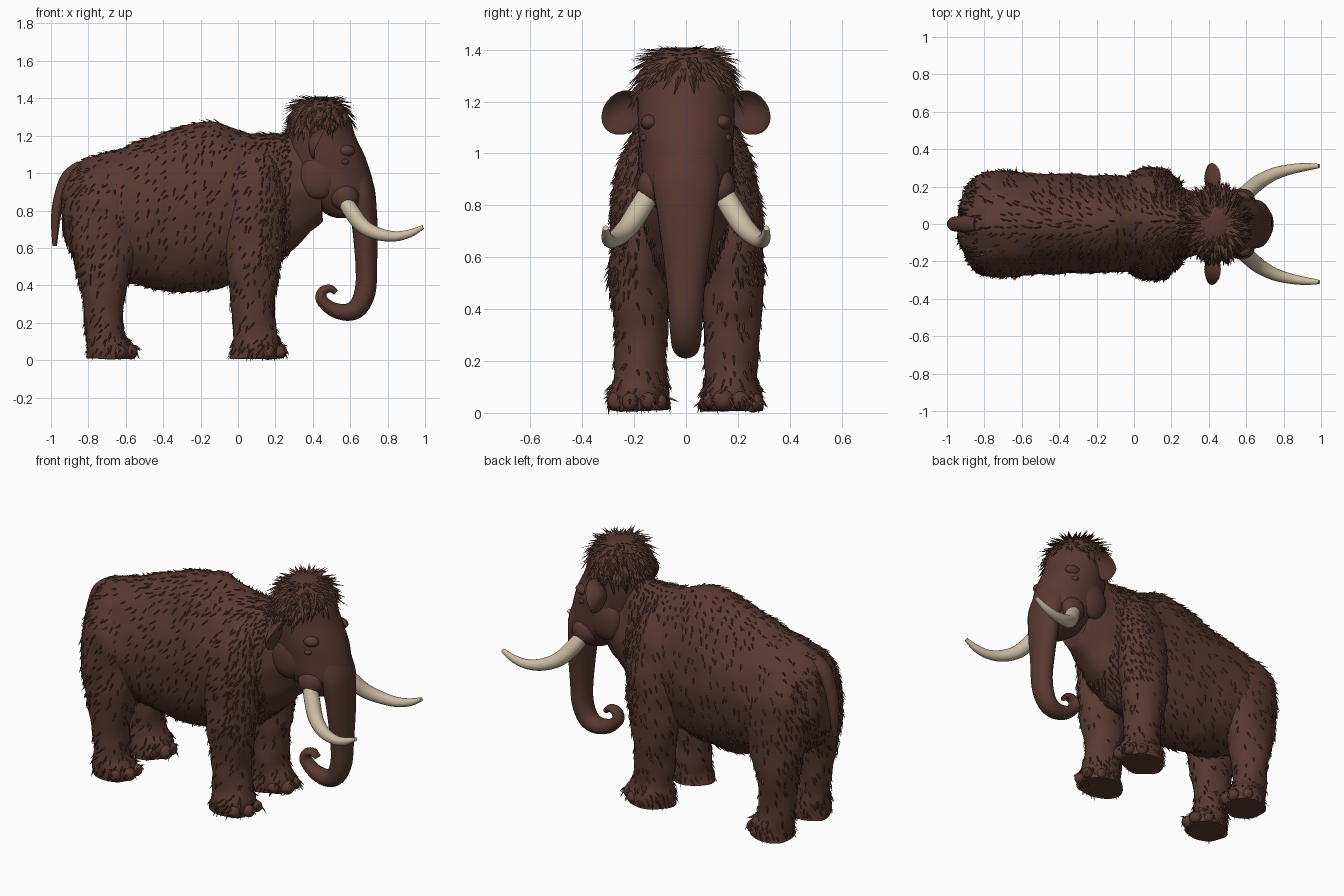
import bpy, bmesh, math, random
from mathutils import Vector, noise

random.seed(4)
if "Cube" in bpy.data.objects:
    bpy.data.objects.remove(bpy.data.objects["Cube"], do_unlink=True)
X, Y, Z = Vector((1, 0, 0)), Vector((0, 1, 0)), Vector((0, 0, 1))


def material(name, rgb):
    m = bpy.data.materials.new(name)
    m.use_nodes = True
    m.diffuse_color = (*rgb, 1)
    m.node_tree.nodes["Principled BSDF"].inputs["Base Color"].default_value = (*rgb, 1)
    return m


BROWN = material("brown fur", (0.100, 0.041, 0.030))
IVORY = material("ivory", (0.60, 0.50, 0.36))


def add_object(bm, name, mat):
    me = bpy.data.meshes.new(name)
    bm.to_mesh(me)
    bm.free()
    me.materials.append(mat)
    bpy.context.collection.objects.link(bpy.data.objects.new(name, me))
    return me


def add_smooth(bm, name, mat=BROWN, lumps=0.0):
    """Smooth part with an optional uneven skin."""
    bmesh.ops.recalc_face_normals(bm, faces=bm.faces[:])
    bm.normal_update()
    for v in bm.verts:
        v.co += v.normal * lumps * noise.noise(v.co * 9)
    me = add_object(bm, name, mat)
    for p in me.polygons:
        p.use_smooth = True
    me.set_sharp_from_angle(angle=math.radians(55))
    return me


def spline(rows, steps=4):
    """Smooth interpolation through rows of numbers."""
    out = []
    for i in range(len(rows) - 1):
        near = [rows[max(0, min(len(rows) - 1, i + k))] for k in (-1, 0, 1, 2)]
        for s in range(steps):
            t = s / steps
            out.append([q + t / 2 * (r - p + t * (2 * p - 5 * q + 4 * r - e + t * (3 * (q - r) + e - p)))
                        for p, q, r, e in zip(*near)])
    return out + [list(rows[-1])]


def tube(rows, axis=None, n=32, narrow_top=0.0, side=1):
    """Loft ellipses along rows of (x, y, z, in-plane radius, side radius)."""
    bm = bmesh.new()
    rows = spline(rows)
    pts = [Vector((r[0], r[1] * side, r[2])) for r in rows]
    rings = []
    for i, r in enumerate(rows):
        t = (pts[min(i + 1, len(pts) - 1)] - pts[max(i - 1, 0)]).normalized() if axis is None else axis
        v = (Y - t * t.dot(Y)).normalized()
        u = t.cross(v)
        ring = []
        for k in range(n):
            a = math.tau * k / n
            w = 1 - narrow_top * max(0, math.cos(a))
            ring.append(bm.verts.new(pts[i] + u * r[3] * math.cos(a) + v * r[4] * w * math.sin(a)))
        rings.append(ring)
    for a, b in zip(rings, rings[1:]):
        for k in range(n):
            bm.faces.new((a[k], a[k - 1], b[k - 1], b[k]))
    bm.faces.new(rings[0])
    bm.faces.new(rings[-1][::-1])
    return bm


def ball(bm, c, size):
    for v in bmesh.ops.create_uvsphere(bm, u_segments=16, v_segments=10, radius=1)["verts"]:
        v.co = Vector([p + a * b for p, a, b in zip(c, v.co, size)])


# Torso and neck: x, underside, back, half width
TORSO = [(-.94, .72, .90, .08), (-.90, .58, 1.0, .17), (-.82, .50, 1.07, .25), (-.7, .45, 1.11, .275),
         (-.55, .40, 1.16, .27), (-.35, .36, 1.235, .265), (-.15, .37, 1.285, .26), (0, .42, 1.23, .255),
         (.12, .46, 1.21, .25), (.22, .52, 1.21, .2), (.32, .61, 1.21, .165), (.45, .74, 1.2, .14)]
# Skull: height, back, front, half width
SKULL = [(1.41, .41, .48, .05), (1.37, .31, .56, .14), (1.28, .28, .60, .18), (1.2, .27, .625, .185),
         (1.1, .27, .675, .185), (1.0, .28, .71, .175), (.9, .33, .725, .165), (.82, .42, .70, .135),
         (.775, .48, .64, .1), (.76, .53, .60, .05)]
FRONT_LEG = [(.09, .18, .01, .13, .112), (.10, .18, .08, .13, .113), (.09, .175, .15, .115, .1),
             (.08, .175, .3, .115, .105), (.08, .18, .45, .14, .115), (.085, .18, .65, .16, .115),
             (.09, .165, .85, .165, .118), (.09, .135, 1.0, .14, .11), (.09, .1, 1.11, .09, .07),
             (.09, .07, 1.17, .03, .03)]
HIND_LEG = [(-.69, .17, .01, .12, .11), (-.69, .17, .08, .12, .11), (-.715, .17, .15, .1, .095),
            (-.72, .17, .3, .105, .1), (-.72, .17, .45, .14, .115), (-.71, .16, .65, .19, .125),
            (-.72, .15, .85, .17, .13), (-.73, .11, 1.0, .1, .09), (-.73, .08, 1.06, .03, .03)]
TRUNK = [(.60, 0, 1.02, .09, .12), (.65, 0, .9, .083, .13), (.67, 0, .8, .072, .115), (.68, 0, .65, .065, .095),
         (.685, 0, .5, .058, .075), (.68, 0, .37, .056, .065), (.645, 0, .285, .053, .058),
         (.58, 0, .255, .045, .05), (.5, 0, .275, .038, .045), (.447, 0, .325, .032, .04),
         (.455, 0, .37, .026, .035), (.495, 0, .382, .021, .03), (.525, 0, .36, .016, .024)]
TAIL = [(-.84, 0, 1.04, .03, .04), (-.91, 0, .98, .035, .045), (-.955, 0, .87, .03, .04),
        (-.975, 0, .75, .025, .033), (-.98, 0, .61, .012, .015)]
TUSK = [(.56, .13, .87, .04, .04), (.61, .175, .79, .043, .043), (.67, .225, .715, .04, .04),
        (.75, .268, .675, .034, .034), (.84, .293, .662, .027, .027), (.92, .305, .678, .021, .021),
        (.99, .31, .712, .011, .011)]

# Body, head and trunk
furry = [add_smooth(tube([(x, 0, (lo + hi) / 2, (hi - lo) / 2, w) for x, lo, hi, w in TORSO],
                         X, 48, 0.1), "torso", lumps=.014)]
bm = tube([((b + f) / 2, 0, z, (f - b) / 2, w) for z, b, f, w in SKULL], Z)
for s in (-1, 1):
    ball(bm, (.57, .135 * s, .87), (.075, .055, .07))    # tusk socket
    ball(bm, (.575, .14 * s, 1.12), (.05, .035, .03))    # brow
    ball(bm, (.57, .155 * s, 1.06), (.022, .02, .015))   # eyelid
    ball(bm, (.43, .14 * s, .98), (.1, .045, .12))       # cheek
skull = add_smooth(bm, "head", lumps=.004)
add_smooth(tube(TRUNK), "trunk", lumps=.003)
add_smooth(tube(TAIL, n=16), "tail")

# Paired parts
for s, label in ((-1, "near"), (1, "far")):
    for name, leg in (("front_leg_", FRONT_LEG), ("hind_leg_", HIND_LEG)):
        bm = tube(leg, Z, side=s)
        x, y, _, rx, ry = leg[1]
        for k in range(4):  # toes
            a = math.radians(-63 + 42 * k)
            ball(bm, (x + rx * math.cos(a), (y + ry * .8 * math.sin(a)) * s, .045), (.036, .036, .037))
        furry.append(add_smooth(bm, name + label, lumps=.014))
    add_smooth(tube(TUSK, n=16, side=s), "tusk_" + label, IVORY)

    # Ear: a disc dished forward, with its upper rim curling most
    bm = bmesh.new()
    ball(bm, (0, 0, 0), (1, 1, 1))
    for v in bm.verts:
        x, y, z = v.co
        curl = .045 * (y * y + z * z) * (.3 + max(0, z + .3))
        wide = 1 + .12 * z * (1 if y < 0 else -.6)
        v.co = (.392 + .017 * x + curl, (.243 + .083 * y * wide) * s, 1.157 + .085 * z - .012 * y)
    add_smooth(bm, "ear_" + label)


def tuft(bm, p, n, flow, length, width, lift):
    """A pointed lock of hair lying along the skin."""
    flow = flow - n * flow.dot(n)
    if flow.length < .05:
        return
    flow.normalize()
    side = n.cross(flow)
    flow = (flow + side * random.uniform(-.4, .4)).normalized()
    a, b, c, d = (bm.verts.new(q) for q in (p - side * width - n * .008, p + side * width - n * .008,
                                            p + n * width * .6 + flow * length * .3,
                                            p + flow * length + n * lift))
    for f in ((b, a, c), (b, c, d), (c, a, d), (a, b, d)):
        bm.faces.new(f)


def scatter(mesh, density):
    """Random skin points, with a number per area set by the density rule."""
    for p in mesh.polygons:
        for _ in range(int(p.area * density(p.center) + random.random())):
            weights = [random.random() for _ in p.vertices]
            point = sum((mesh.vertices[i].co * w for i, w in zip(p.vertices, weights)), Vector())
            yield point / sum(weights), p.normal.copy()


def coat_density(c):
    if c.x > .3 or c.z < .05 or c.x < -.935:
        return 0
    if c.x > .12 and c.z > .48:      # mane
        return 1300
    if c.z > 1.1 or c.x < -.78 and c.z > .4:    # back and rump
        return 550
    return 800 if c.z < .14 else 260


# Coat locks sweep back and down
coat = bmesh.new()
for mesh in furry:
    for p, n in scatter(mesh, coat_density):
        if p.z < .5 or n.y * p.y > -.01:
            tuft(coat, p, n, Vector((-.45, 0, -1)), random.uniform(.03, .06), .009, random.uniform(.004, .016))
add_object(coat, "coat_locks", BROWN)

# Hair radiates from the top of the head
crown = bmesh.new()
for p, n in scatter(skull, lambda c: 1900 if c.z > 1.25 + max(0, c.x - .5) * .7 else 0):
    out = Vector(((p.x - .45) * 1.4, p.y * 1.4, -.06))
    tuft(crown, p, n, out, random.uniform(.06, .11), .014, random.uniform(.012, .045))
add_object(crown, "crown_hair", BROWN)
